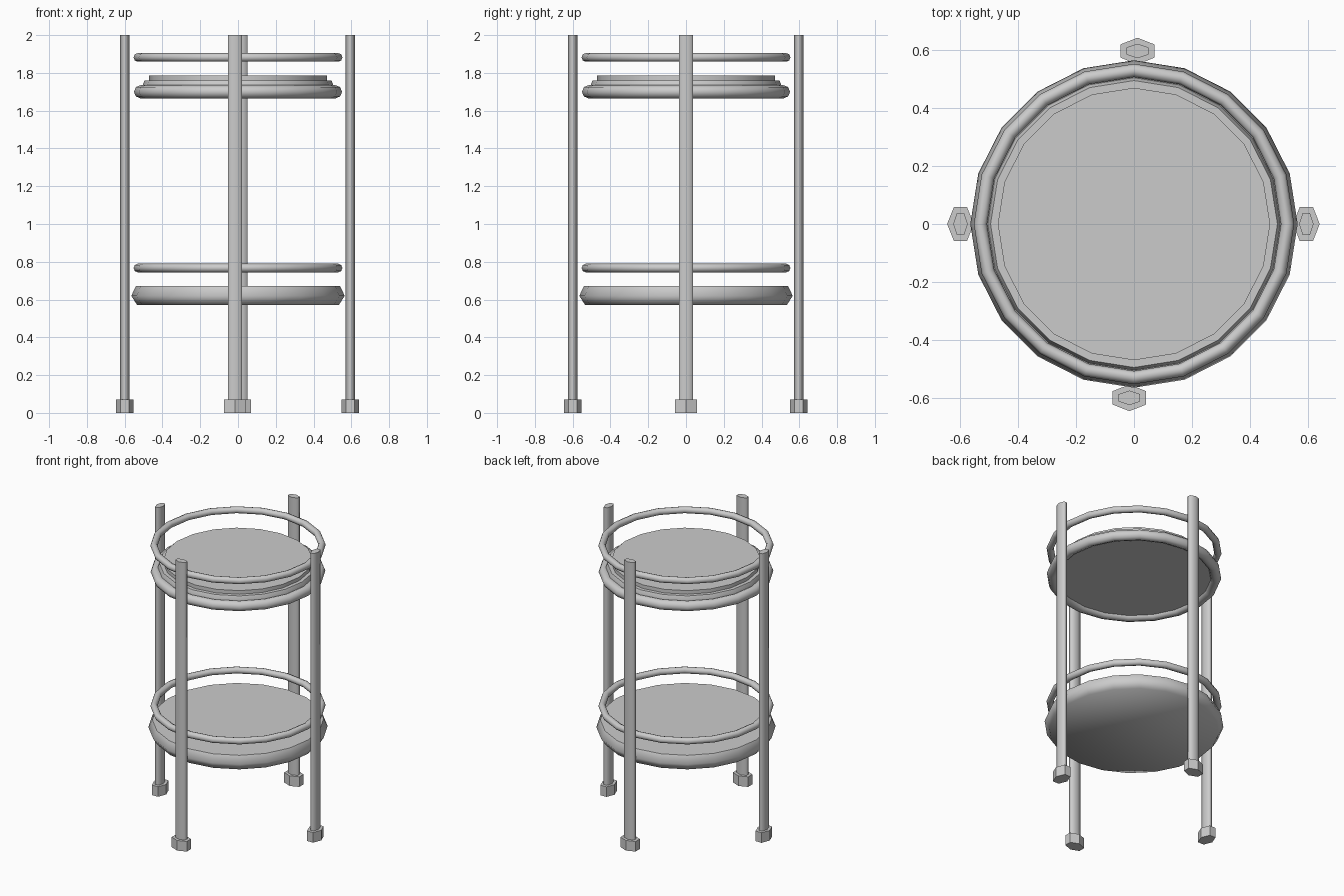
import bpy, bmesh
from math import cos, sin, pi, radians

if "Cube" in bpy.data.objects:
    bpy.data.objects.remove(bpy.data.objects["Cube"])


def lathe(name, profile, segs=20, closed=False, angle=40):
    """Spin an (r, z) profile round z; closed profiles make rings, open ones get flat caps."""
    bm = bmesh.new()
    rings = [[bm.verts.new((r * cos(2 * pi * i / segs), r * sin(2 * pi * i / segs), z))
              for i in range(segs)] for r, z in profile]
    pairs = list(zip(rings, rings[1:]))
    if closed:
        pairs.append((rings[-1], rings[0]))
    else:
        bm.faces.new(rings[0])
        bm.faces.new(rings[-1])
    for a, b in pairs:
        for i in range(segs):
            j = (i + 1) % segs
            bm.faces.new((a[i], a[j], b[j], b[i]))
    bmesh.ops.recalc_face_normals(bm, faces=bm.faces)
    mesh = bpy.data.meshes.new(name)
    bm.to_mesh(mesh)
    bm.free()
    mesh.shade_smooth()
    mesh.set_sharp_from_angle(angle=radians(angle))
    obj = bpy.data.objects.new(name, mesh)
    bpy.context.collection.objects.link(obj)
    return obj


def ring(name, radius, thick, z, sides=8):
    pts = [(radius + thick * cos(2 * pi * k / sides), z + thick * sin(2 * pi * k / sides))
           for k in range(sides)]
    return lathe(name, pts, closed=True, angle=70)


# Guard rails above each shelf
ring("upper_rail", 0.53, 0.023, 1.882)
ring("lower_rail", 0.53, 0.023, 0.767)

# Upper shelf: stepped tray set in a thick ring
ring("upper_shelf_ring", 0.516, 0.035, 1.70)
lathe("upper_shelf", [(0.505, 1.69), (0.505, 1.735), (0.495, 1.76),
                      (0.47, 1.76), (0.47, 1.785)])

# Lower shelf: solid disc with a rounded edge
lathe("lower_shelf", [(0.535, 0.572), (0.565, 0.62), (0.54, 0.672)], angle=62)

# Four posts with feet: flattened hexagons, one corner pointing outwards
posts = {"right": (0.595, 0, 0), "back": (0.012, 0.597, 90),
         "left": (-0.599, 0, 180), "front": (-0.016, -0.6, 270)}
for side, (x, y, turn) in posts.items():
    for part, top, radial, tangential in (("post", 2.0, 0.025, 0.0375),
                                          ("foot", 0.07, 0.046, 0.058)):
        obj = lathe(f"{side}_{part}", [(1, 0), (1, top)], segs=6,
                    angle=75 if part == "post" else 40)
        obj.scale = (radial, tangential / sin(pi / 3), 1)
        obj.rotation_euler.z = radians(turn)
        obj.location = (x, y, 0)
